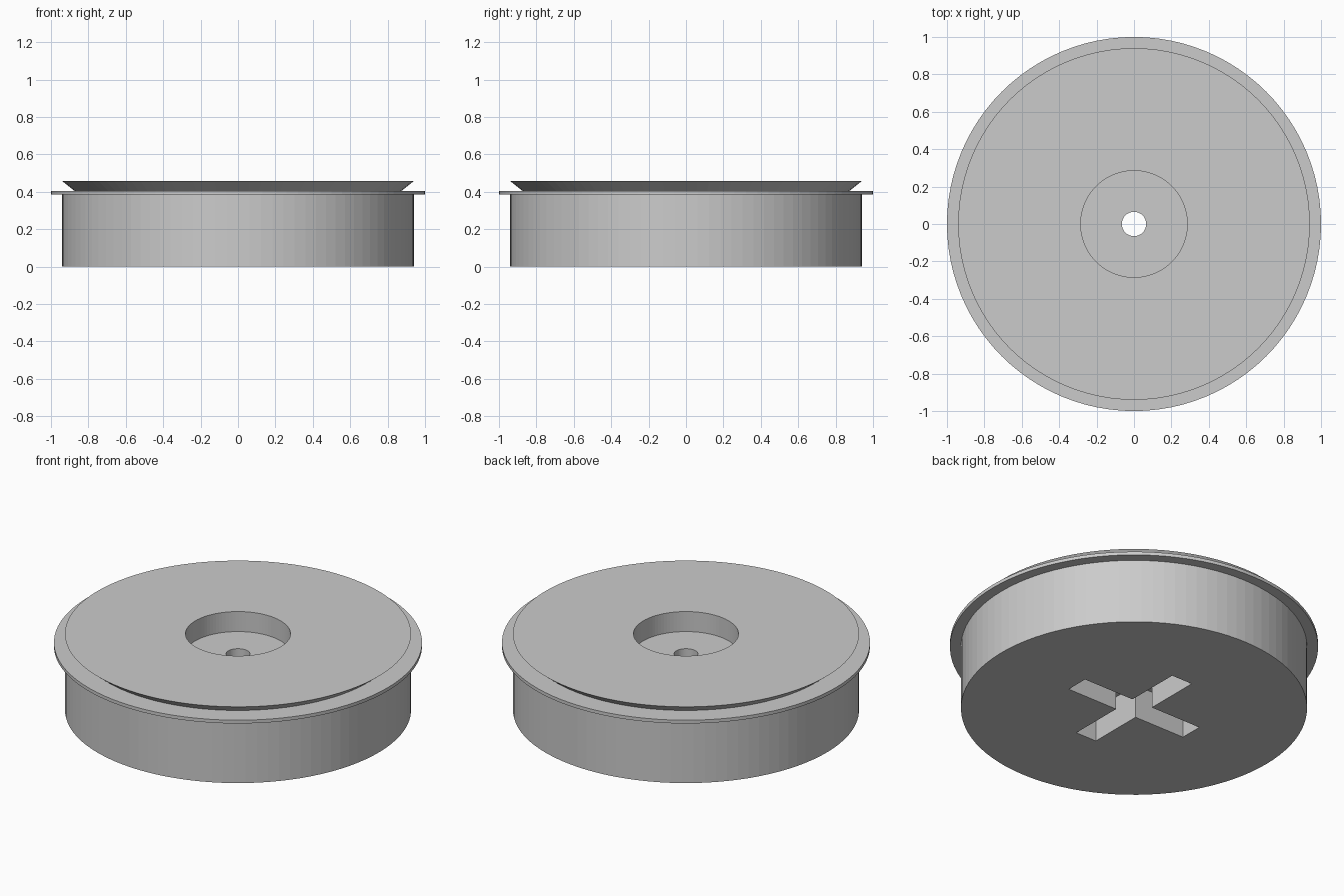
import bpy, bmesh
from math import tau
from mathutils import Matrix, Vector

cube = bpy.data.objects.get("Cube")
if cube:
    bpy.data.objects.remove(cube, do_unlink=True)

SEGMENTS = 96

grey = bpy.data.materials.new("light_grey")
grey.use_nodes = True
colour = (0.6, 0.6, 0.6, 1)
grey.diffuse_color = colour
grey.node_tree.nodes["Principled BSDF"].inputs["Base Color"].default_value = colour


def make_object(name, bm):
    bmesh.ops.recalc_face_normals(bm, faces=bm.faces)
    mesh = bpy.data.meshes.new(name)
    bm.to_mesh(mesh)
    bm.free()
    obj = bpy.data.objects.new(name, mesh)
    bpy.context.collection.objects.link(obj)
    obj.data.materials.append(grey)
    return obj


def lathe(name, profile):
    """Revolve a closed (radius, height) outline around the z axis."""
    bm = bmesh.new()
    verts = [bm.verts.new((r, 0, z)) for r, z in profile]
    edges = [bm.edges.new((a, b)) for a, b in zip(verts, verts[1:] + verts[:1])]
    bmesh.ops.spin(bm, geom=verts + edges, cent=(0, 0, 0), axis=(0, 0, 1),
                   angle=tau, steps=SEGMENTS, use_merge=False)
    bmesh.ops.remove_doubles(bm, verts=bm.verts, dist=0.0005)
    return make_object(name, bm)


# Round cap: body, thin flange, undercut groove, top recess and centre bore
cap = lathe("round_cap", [
    (0.065, 0), (0.94, 0), (0.94, 0.385), (1, 0.385), (1, 0.405),
    (0.875, 0.405), (0.94, 0.457), (0.285, 0.457), (0.285, 0.337), (0.065, 0.337),
])

# Cross-shaped slot in the underside: outline made from four mirrored corners
length, half_width, depth = 0.405, 0.069, 0.2
bm = bmesh.new()
outline = []
for turn in range(4):
    rotation = Matrix.Rotation(turn * tau / 4, 3, "Z")
    for x, y in ((length, -half_width), (length, half_width), (half_width, half_width)):
        outline.append(bm.verts.new(rotation @ Vector((x, y, -0.1))))
base = bm.faces.new(outline)
top = bmesh.ops.extrude_face_region(bm, geom=[base])["geom"]
bmesh.ops.translate(bm, vec=(0, 0, depth + 0.1),
                    verts=[g for g in top if isinstance(g, bmesh.types.BMVert)])
cutter = make_object("cross_slot_cutter", bm)
cutter.hide_render = True
cutter.hide_set(True)

slot = cap.modifiers.new("cross_slot", "BOOLEAN")
slot.operation = "DIFFERENCE"
slot.solver = "EXACT"
slot.object = cutter

# Bake the cut, then drop the cutter
bpy.context.view_layer.objects.active = cap
cap.select_set(True)
bpy.ops.object.modifier_apply(modifier=slot.name)
bpy.data.objects.remove(cutter, do_unlink=True)
